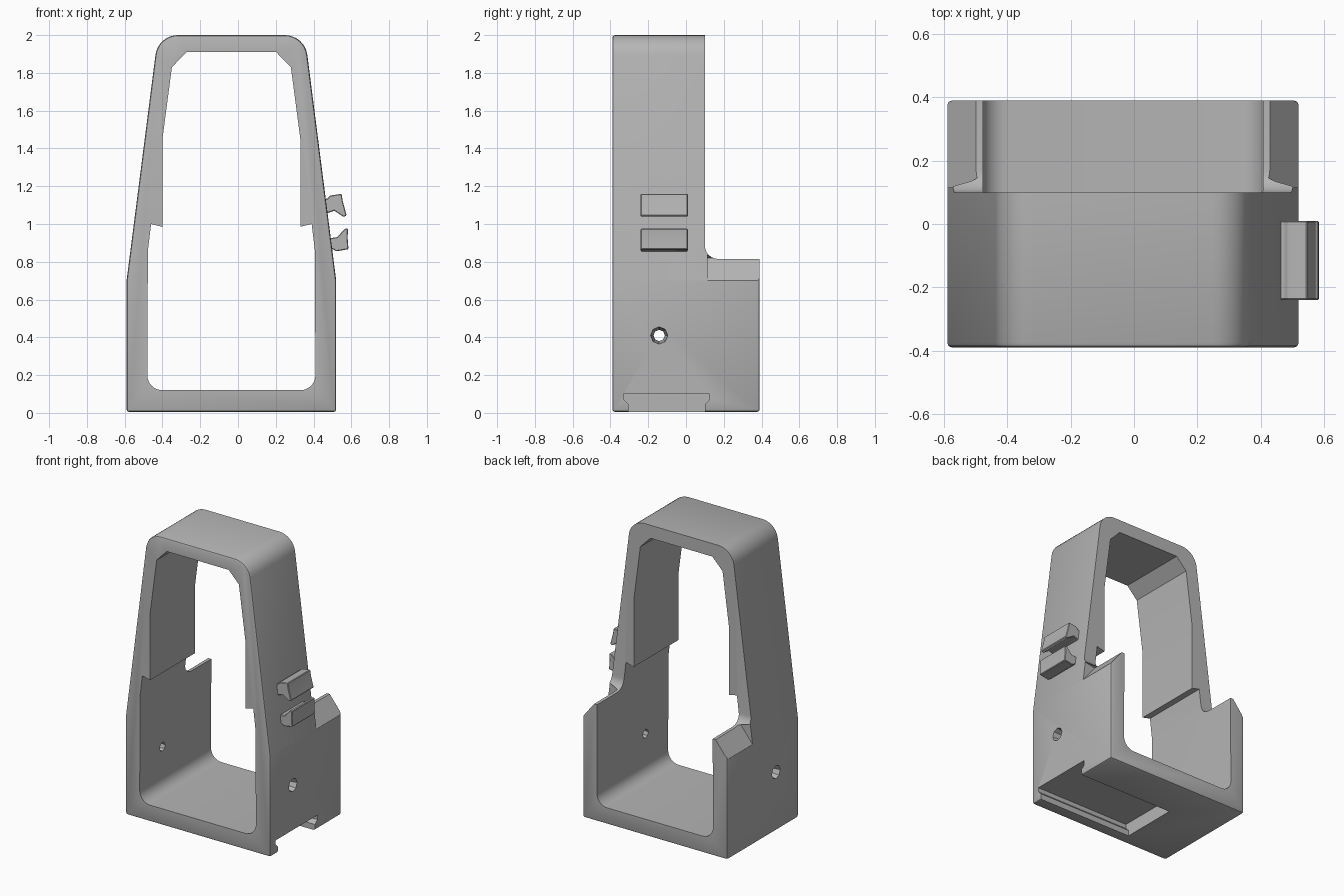
import bpy, bmesh, math
from mathutils import Matrix

cube = bpy.data.objects.get("Cube")
if cube:
    bpy.data.objects.remove(cube)

CX = -0.035  # centre line of the frame

grey = bpy.data.materials.new("plain grey")
grey.use_nodes = True
COLOR = (0.46, 0.46, 0.46, 1)
grey.diffuse_color = COLOR
grey.node_tree.nodes["Principled BSDF"].inputs["Base Color"].default_value = COLOR


def finish(name, bm, cutter=False):
    bmesh.ops.recalc_face_normals(bm, faces=bm.faces)
    mesh = bpy.data.meshes.new(name)
    bm.to_mesh(mesh)
    bm.free()
    mesh.materials.append(grey)
    obj = bpy.data.objects.new(name, mesh)
    bpy.context.collection.objects.link(obj)
    if cutter:
        obj.hide_render = True
        obj.hide_set(True)
    return obj


def prism(name, outline, axis, lo, hi, cutter=False):
    """Extrude an outline along x (points are y, z) or y (points are x, z)."""
    bm = bmesh.new()
    put = (lambda a, b, d: (d, a, b)) if axis == "x" else (lambda a, b, d: (a, d, b))
    face = bm.faces.new([bm.verts.new(put(a, b, lo)) for a, b in outline])
    new = bmesh.ops.extrude_face_region(bm, geom=[face])["geom"]
    step = (hi - lo, 0, 0) if axis == "x" else (0, hi - lo, 0)
    bmesh.ops.translate(bm, vec=step, verts=[v for v in new if isinstance(v, bmesh.types.BMVert)])
    return finish(name, bm, cutter)


def arc(x, z, r, start, end, n=8):
    angles = [math.radians(start + (end - start) * i / n) for i in range(n + 1)]
    return [(x + r * math.cos(a), z + r * math.sin(a)) for a in angles]


def mirrored(half):
    """Close a half outline (offsets from the centre line) into a symmetric one."""
    return [(CX + x, z) for x, z in half] + [(CX - x, z) for x, z in reversed(half)]


def cut(target, cutter):
    mod = target.modifiers.new(cutter.name, "BOOLEAN")
    mod.operation = "DIFFERENCE"
    mod.solver = "EXACT"
    mod.object = cutter


# Outer body with a tapered upper half and rounded shoulders
outer = [(0.555, 0.005), (0.555, 0.7)] + arc(0.283, 1.88, 0.12, 8, 90)
frame = prism("frame", mirrored(outer), "y", -0.39, 0.39)
bevel = frame.modifiers.new("soft edges", "BEVEL")
bevel.width = 0.014
bevel.segments = 2
bevel.limit_method = "ANGLE"
bevel.angle_limit = math.radians(40)

# Large opening, with rounded floor corners and a step half way up
inner = arc(0.365, 0.2, 0.08, -90, 0) + [
    (0.442, 0.86), (0.425, 1.0), (0.365, 0.985), (0.365, 1.45),
    (0.315, 1.83), (0.237, 1.91)]
cut(frame, prism("opening_cutter", mirrored(inner), "y", -1, 1, True))

# Upper back is cut away, leaving a filleted shelf
back = [(1, 0.81), (0.17, 0.815)] + arc(0.17, 0.885, 0.07, 270, 180, 6) + [(0.1, 2.2), (1, 2.2)]
cut(frame, prism("back_cutter", back, "x", -1, 1, True))

# Sloped outer edges on the two shelf walls
for side, label in ((1, "left"), (-1, "right")):
    slope = [(CX + side * x, z) for x, z in ((0.565, 0.688), (0.46, 0.82), (0.6, 0.85))]
    cut(frame, prism(label + "_slope_cutter", slope, "y", 0.115, 0.6, True))

# Flared screw holes through both side walls
for side, label in ((1, "left"), (-1, "right")):
    bm = bmesh.new()
    bmesh.ops.create_cone(bm, cap_ends=True, segments=8, radius1=0.024, radius2=0.052, depth=0.2,
                          matrix=Matrix.Translation((CX + side * 0.5, -0.142, 0.41))
                          @ Matrix.Rotation(side * math.pi / 2, 4, "Y"))
    cut(frame, finish(label + "_hole_cutter", bm, True))

# Dovetail slot under the floor, open at one side
slot = [(-0.305, -0.1), (0.1, -0.1), (0.1, 0.045), (0.125, 0.07),
        (0.125, 0.1), (-0.33, 0.1), (-0.33, 0.07), (-0.305, 0.045)]
cut(frame, prism("slot_cutter", slot, "x", -0.21, 0.7, True))

# Pair of hooked cable clips on the side wall
upper = [(0.44, 1.13), (0.475, 1.135), (0.485, 1.15), (0.548, 1.16), (0.555, 1.12),
         (0.575, 1.045), (0.56, 1.037), (0.51, 1.07), (0.45, 1.05)]
lower = [(0.45, 0.92), (0.525, 0.93), (0.565, 0.975), (0.583, 0.975), (0.58, 0.93),
         (0.585, 0.867), (0.52, 0.855), (0.505, 0.865), (0.46, 0.88)]
clips = [prism("upper_clip", upper, "y", -0.24, 0.01),
         prism("lower_clip", lower, "y", -0.24, 0.01)]
for clip in clips:
    b = clip.modifiers.new("soft edges", "BEVEL")
    b.width = 0.004
    b.limit_method = "ANGLE"

# Smooth the rounded corners while keeping hard edges sharp
for obj in [frame] + clips:
    bpy.ops.object.select_all(action="DESELECT")
    obj.select_set(True)
    bpy.context.view_layer.objects.active = obj
    for mod in list(obj.modifiers):
        bpy.ops.object.modifier_apply(modifier=mod.name)
    bpy.ops.object.shade_smooth_by_angle(angle=math.radians(30))
